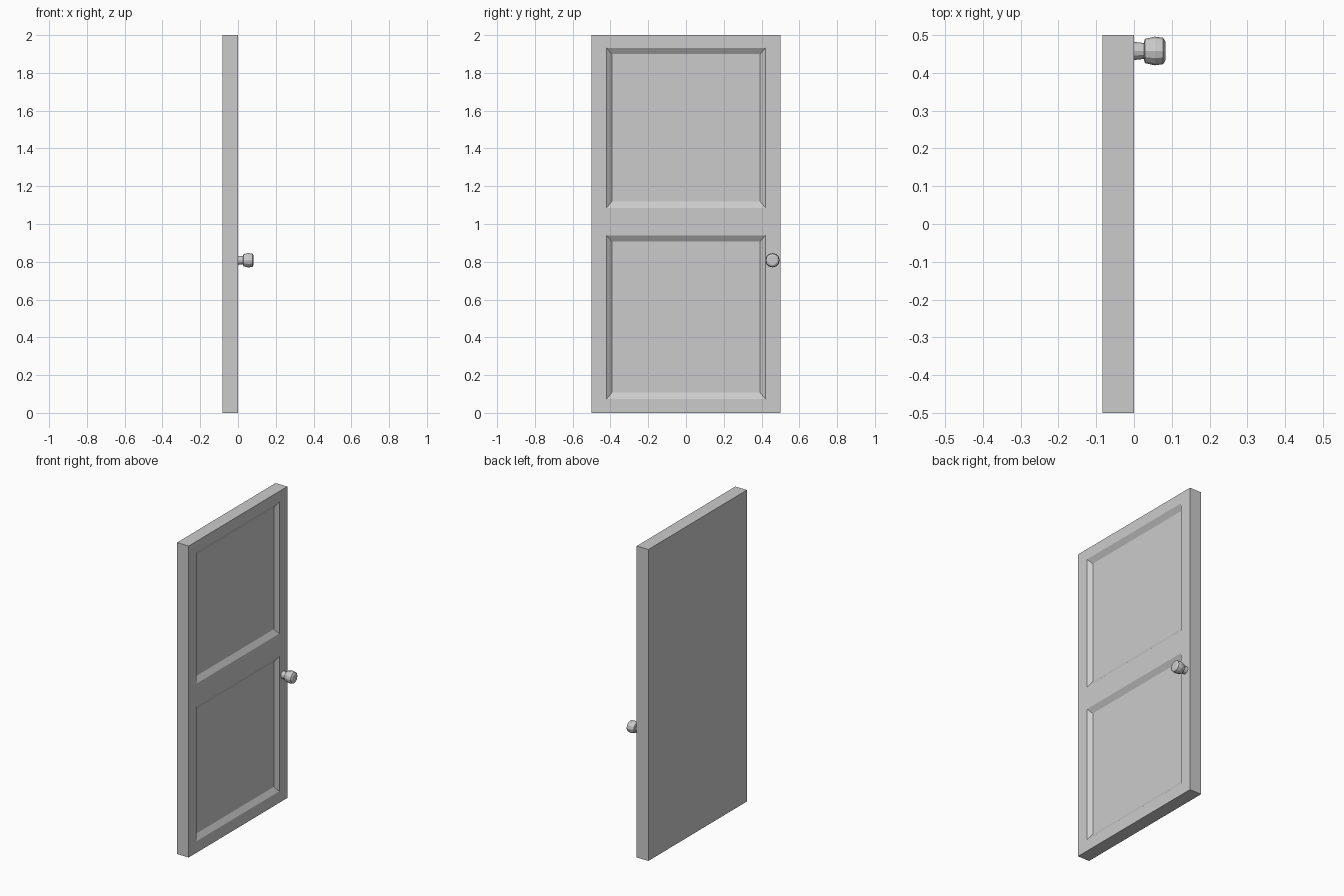
import bpy, bmesh, math
from mathutils import Vector

if "Cube" in bpy.data.objects:
    bpy.data.objects.remove(bpy.data.objects["Cube"])

THICK = 0.083
PANEL_DEPTH = 0.021


def make_object(name, bm):
    bmesh.ops.recalc_face_normals(bm, faces=bm.faces)
    mesh = bpy.data.meshes.new(name)
    bm.to_mesh(mesh)
    bm.free()
    obj = bpy.data.objects.new(name, mesh)
    bpy.context.collection.objects.link(obj)
    return obj


# Door slab: a grid of front faces, with a flat back
ys = [-0.5, -0.42, 0.42, 0.5]
zs = [0, 0.074, 0.94, 1.086, 1.932, 2]
bm = bmesh.new()
grid = [[bm.verts.new((0, y, z)) for y in ys] for z in zs]
panels = []
for j in range(len(zs) - 1):
    for i in range(len(ys) - 1):
        f = bm.faces.new((grid[j][i], grid[j][i + 1], grid[j + 1][i + 1], grid[j + 1][i]))
        if i == 1 and j in (1, 3):
            panels.append(f)

rim = [e for e in bm.edges if e.is_boundary]
ext = bmesh.ops.extrude_edge_only(bm, edges=rim)["geom"]
for v in ext:
    if isinstance(v, bmesh.types.BMVert):
        v.co.x = -THICK
bmesh.ops.contextual_create(bm, geom=[e for e in ext if isinstance(e, bmesh.types.BMEdge)
                                      and all(v.co.x < -0.01 for v in e.verts)])

# Recessed panels with sloped borders
for face in bmesh.ops.extrude_discrete_faces(bm, faces=panels)["faces"]:
    c = face.calc_center_median()
    for v in face.verts:
        v.co.x = -PANEL_DEPTH
        v.co.y -= math.copysign(0.027, v.co.y - c.y)
        v.co.z -= math.copysign(0.033, v.co.z - c.z)
make_object("door_panel", bm)

# Round knob: rings of (distance from door, radius)
profile = [(0, 0.024), (0.026, 0.021), (0.029, 0.032), (0.055, 0.038),
           (0.077, 0.035), (0.083, 0.025)]
SIDES = 12
bm = bmesh.new()
rings = [[bm.verts.new((x, 0.458 + r * math.cos(a), 0.808 + r * math.sin(a)))
          for a in (math.tau * k / SIDES for k in range(SIDES))] for x, r in profile]
for r0, r1 in zip(rings, rings[1:]):
    for k in range(SIDES):
        n = (k + 1) % SIDES
        bm.faces.new((r0[k], r0[n], r1[n], r1[k]))
bm.faces.new(rings[0])
bm.faces.new(rings[-1])
make_object("door_knob", bm)
